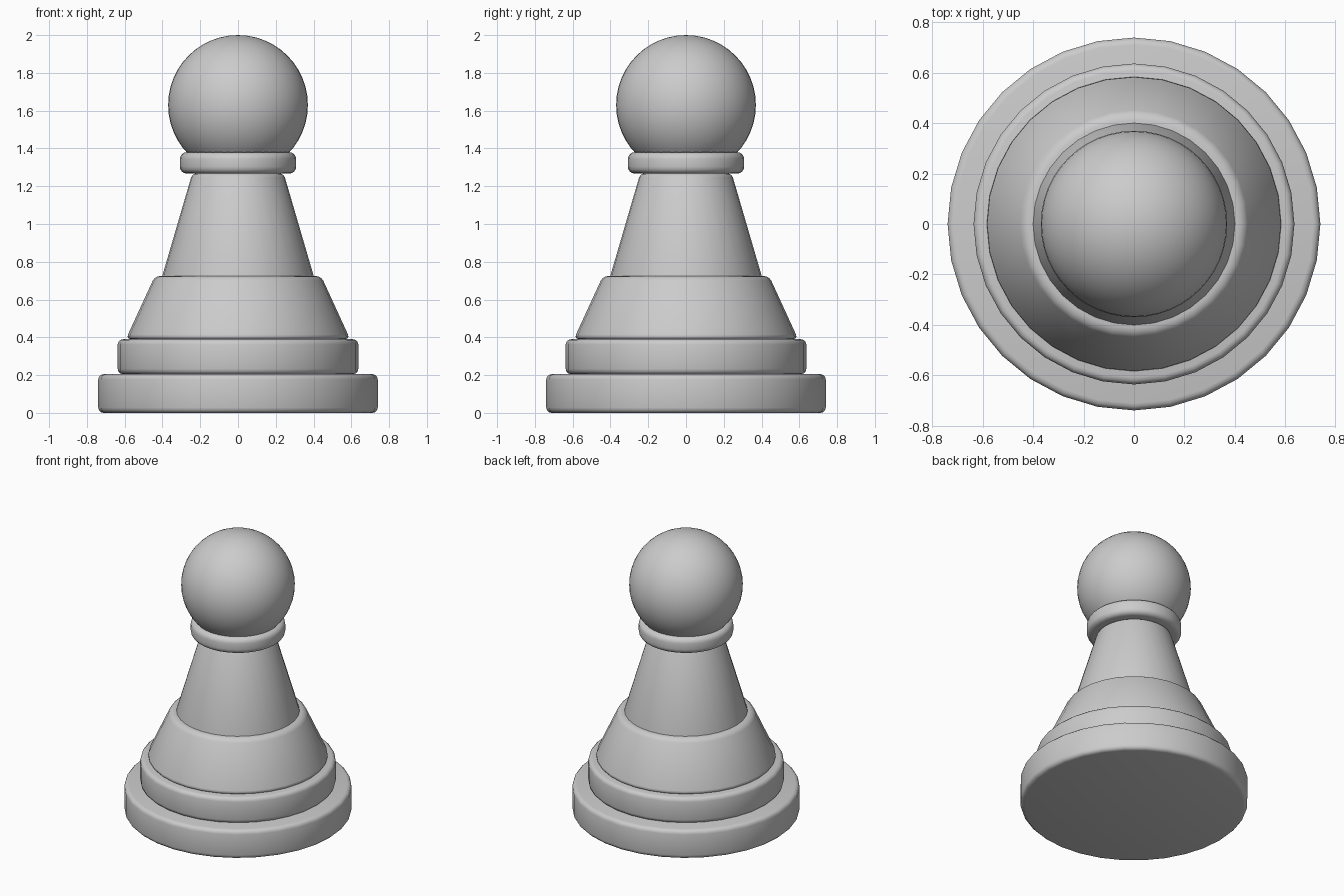
import bpy

if "Cube" in bpy.data.objects:
    bpy.data.objects.remove(bpy.data.objects["Cube"])


def ring(name, r_bottom, r_top, z0, z1, bevel, segments=3):
    """Round tapered disc with softened rims."""
    bpy.ops.mesh.primitive_cone_add(vertices=32, radius1=r_bottom, radius2=r_top,
                                    depth=z1 - z0, location=(0, 0, (z0 + z1) / 2))
    ob = bpy.context.object
    ob.name = name
    bpy.ops.object.shade_smooth()
    mod = ob.modifiers.new("soft_rims", 'BEVEL')
    mod.width = bevel
    mod.segments = segments
    mod.limit_method = 'ANGLE'
    mod.angle_limit = 0.6
    return ob


# Stepped foot
ring("base_disc", 0.74, 0.74, 0.0, 0.205, 0.028)
ring("upper_disc", 0.637, 0.637, 0.205, 0.39, 0.028)

# Tapered body
ring("lower_skirt", 0.594, 0.44, 0.39, 0.725, 0.028)
ring("neck", 0.414, 0.242, 0.68, 1.268, 0.022)

# Rounded collar under the head
ring("collar", 0.308, 0.308, 1.267, 1.38, 0.036, 4)

# Ball head
bpy.ops.mesh.primitive_uv_sphere_add(segments=48, ring_count=24, radius=0.37,
                                     location=(0, 0, 1.63))
bpy.context.object.name = "head"
bpy.ops.object.shade_smooth()
